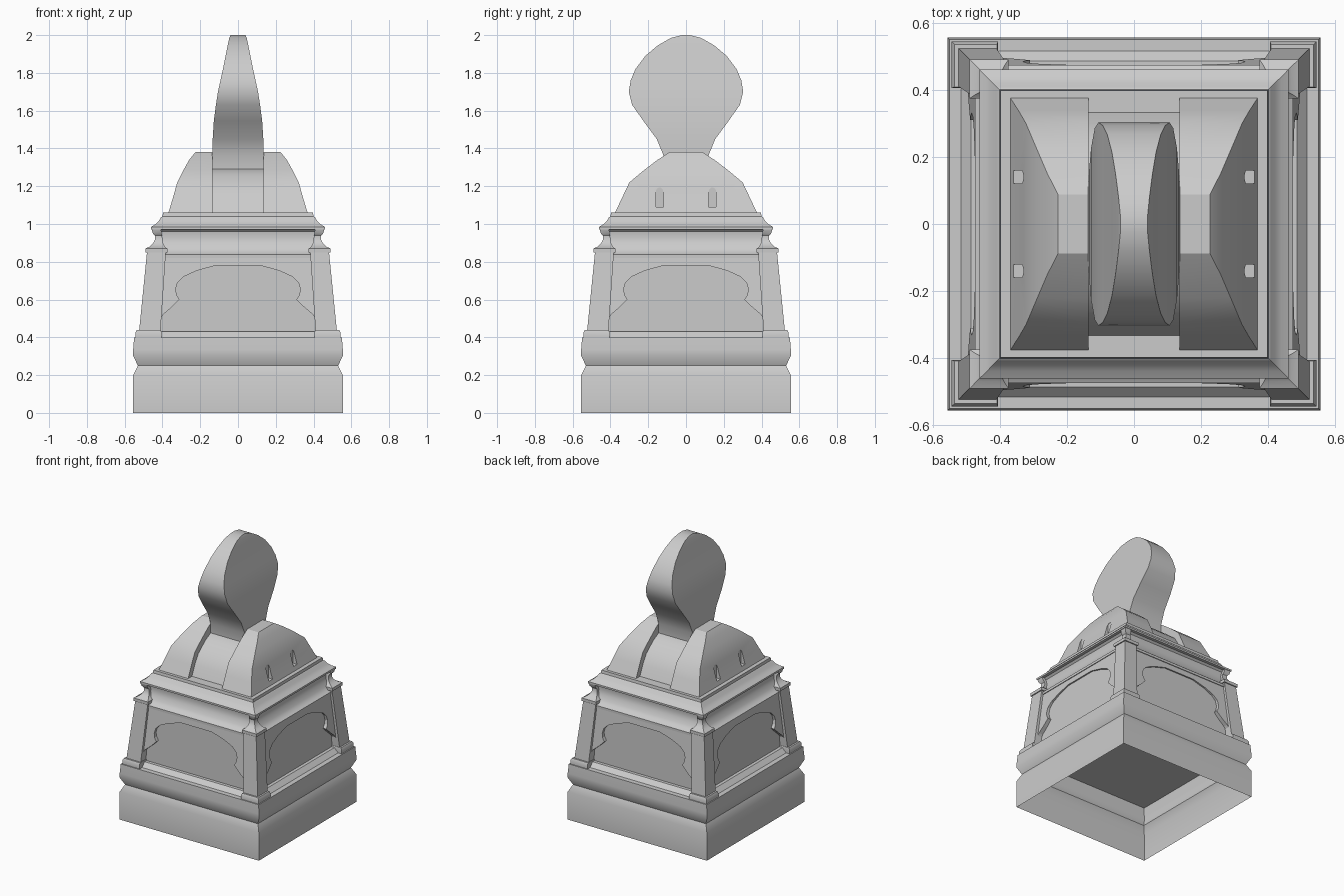
import bpy, bmesh, math
from mathutils import Vector, Matrix

if "Cube" in bpy.data.objects:
    bpy.data.objects.remove(bpy.data.objects["Cube"])


def finish(name, bm, smooth=True):
    bmesh.ops.recalc_face_normals(bm, faces=bm.faces[:])
    me = bpy.data.meshes.new(name)
    bm.to_mesh(me)
    bm.free()
    ob = bpy.data.objects.new(name, me)
    bpy.context.collection.objects.link(ob)
    if smooth:
        bpy.ops.object.select_all(action='DESELECT')
        ob.select_set(True)
        bpy.context.view_layer.objects.active = ob
        bpy.ops.object.shade_smooth_by_angle(angle=math.radians(32))
    return ob


def loft(name, rows, bottom=True):
    """Stack rectangular sections given as (x0, x1, y0, y1, z)."""
    bm = bmesh.new()
    rings = [[bm.verts.new(p) for p in
              ((a, c, z), (b, c, z), (b, d, z), (a, d, z))] for a, b, c, d, z in rows]
    for lo, hi in zip(rings, rings[1:]):
        for i in range(4):
            j = (i + 1) % 4
            bm.faces.new((lo[i], lo[j], hi[j], hi[i]))
    if bottom:
        bm.faces.new(rings[0])
    bm.faces.new(rings[-1])
    return finish(name, bm)


def square(name, rows, bottom=True):
    return loft(name, [(-h, h, -h, h, z) for h, z in rows], bottom)


def prism(bm, pts, back):
    """Closed solid between outline pts and the matching outline back."""
    a = [bm.verts.new(p) for p in pts]
    b = [bm.verts.new(p) for p in back]
    bm.faces.new(a)
    bm.faces.new(b[::-1])
    for i in range(len(a)):
        j = (i + 1) % len(a)
        bm.faces.new((a[i], b[i], b[j], a[j]))


# Grooved base, open underneath
square("base", [(.555, 0), (.555, .2), (.53, .25), (.555, .302), (.555, .335), (.55, .4)],
       bottom=False)
# Sill, upright core seen through the arches, coved frieze and cornice
square("sill", [(.515, .4), (.485, .43)])
square("core", [(.462, .4), (.462, .82)])
square("frieze", [(.474, .82), (.474, .838), (.458, .845), (.44, .87), (.427, .9),
                  (.42, .93), (.425, .96), (.445, .978)])
square("cornice", [(.46, .972), (.46, .985), (.438, .998), (.42, 1.015), (.408, 1.035),
                   (.4, 1.04), (.397, 1.06)])

# Leaning wall panels with a cusped arch cut out
half_arch = [(.41, .43), (.41, .5), (.395, .522), (.35, .56), (.31, .6), (.325, .625),
             (.33, .655), (.32, .69), (.29, .72), (.22, .752), (.12, .78)]
outline = [(-.46, .4), (-.46, .825), (.46, .825), (.46, .4), (.41, .4)]
outline += half_arch + [(-x, z) for x, z in reversed(half_arch)] + [(-.41, .4)]
for i, side in enumerate(("front", "right", "back", "left")):
    bm = bmesh.new()
    prism(bm, [(x, -(.503 - (z - .43) * .088), z) for x, z in outline],
          [(x, -.455, z) for x, z in outline])
    bm.transform(Matrix.Rotation(i * math.pi / 2, 4, 'Z'))
    finish(side + "_arch_panel", bm, smooth=False)

# Corner posts: plinth, tapered shaft, waisted head
plinth = [(.405, .543, .4), (.405, .543, .425), (.408, .535, .44)]
shaft = [(.41, .523, .44), (.382, .482, .85)]
head = [(.374, .49, .848), (.374, .49, .87), (.388, .468, .88), (.396, .45, .897),
        (.4, .44, .918), (.402, .44, .938), (.405, .452, .952), (.408, .457, .975)]
for sx in (-1, 1):
    for sy in (-1, 1):
        for part, rows in (("plinth", plinth), ("shaft", shaft), ("head", head)):
            loft("corner_post_" + part,
                 [(sx * a, sx * b, sy * a, sy * b, z) for a, b, z in rows])

# Hipped roof ends, mirrored, with small arched niches
roof = loft("roof_end", [(.135, x, -y, y, z) for x, y, z in
                         [(.37, .378, 1.055), (.344, .338, 1.14), (.322, .3, 1.22),
                          (.288, .22, 1.287), (.258, .15, 1.34), (.226, .088, 1.38)]])
bm = bmesh.new()
for cy in (-.14, .14):
    arch = [(cy - .02, 1.09), (cy + .02, 1.09)]
    arch += [(cy + .02 * math.cos(t * math.pi / 6), 1.17 + .024 * math.sin(t * math.pi / 6))
             for t in range(7)]
    prism(bm, [(.328, y, z) for y, z in arch], [(.5, y, z) for y, z in arch])
cutter = finish("niche_cutter", bm, smooth=False)
cutter.hide_render = True
cutter.hide_viewport = True
cut = roof.modifiers.new("niches", 'BOOLEAN')
cut.operation = 'DIFFERENCE'
cut.object = cutter
mirror = roof.modifiers.new("other_end", 'MIRROR')
mirror.use_axis = (True, False, False)

# Sunken strip between the roof ends
loft("roof_saddle", [(-.14, .14, -y, y, z) for y, z in
                     [(.335, 1.055), (.3, 1.13), (.26, 1.195), (.18, 1.26), (.11, 1.295)]])

# Round-headed tablet, thinning toward the top
tablet = [(.137, .118, 1.27), (.137, .118, 1.36), (.134, .155, 1.45), (.128, .225, 1.545),
          (.117, .285, 1.63), (.106, .303, 1.70), (.093, .293, 1.76), (.08, .268, 1.82),
          (.066, .215, 1.89), (.055, .15, 1.945), (.046, .08, 1.985), (.04, .02, 2.0)]
loft("tablet", [(-x, x, -y, y, z) for x, y, z in tablet])
